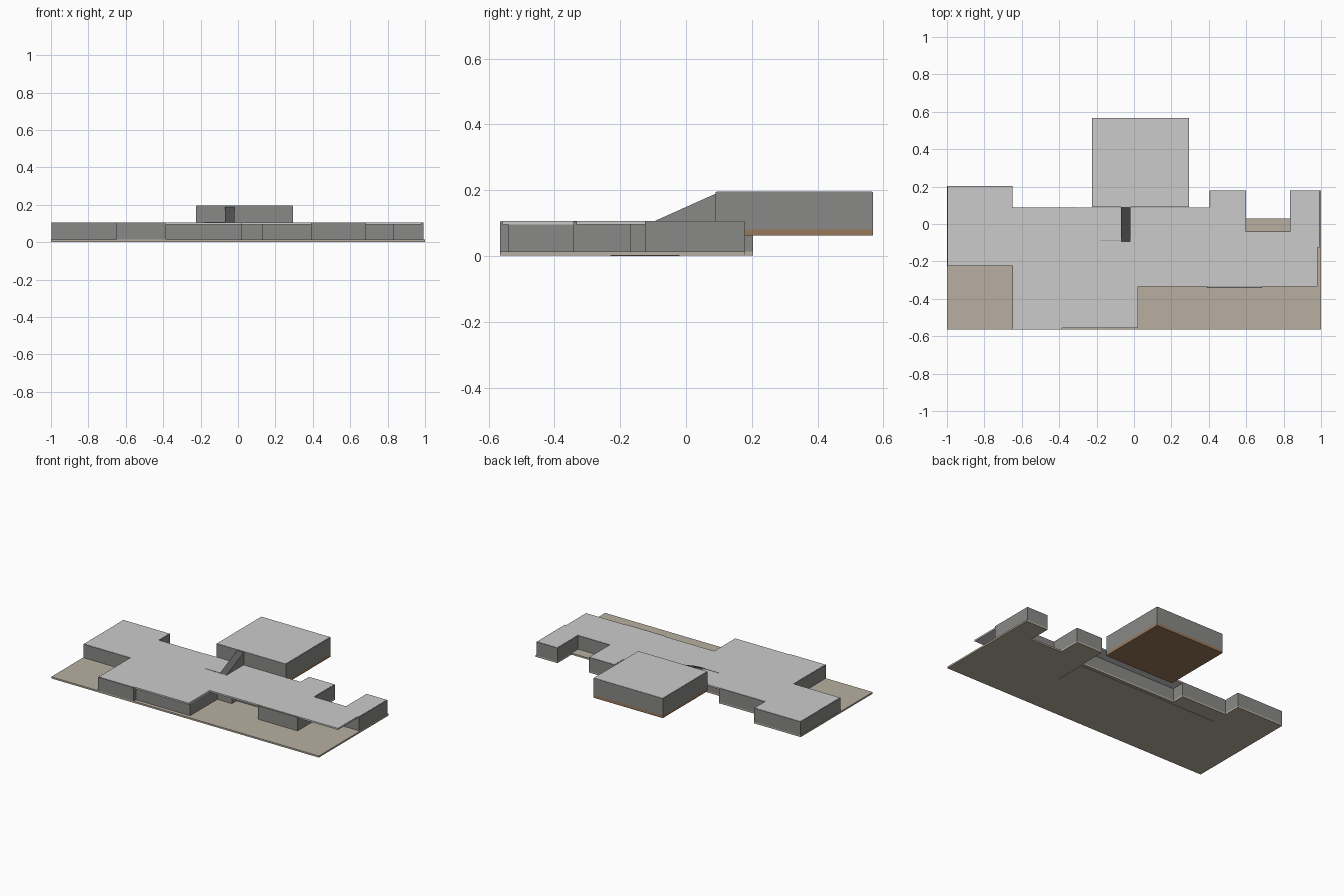
import bpy, bmesh


def mat(name, rgb):
    m = bpy.data.materials.new(name)
    m.diffuse_color = (*rgb, 1)
    return m


ROOF = mat("pale_roof", (0.60, 0.60, 0.60))
WALL = mat("grey_wall", (0.25, 0.25, 0.245))
SLAB = mat("tan_paving", (0.48, 0.43, 0.355))
WOOD = mat("brown_soffit", (0.32, 0.19, 0.105))
DARK = mat("dark_glazing", (0.10, 0.10, 0.10))


def prism(name, outline, z0, z1, material):
    """Extrude a plan outline from z0 up to z1."""
    bm = bmesh.new()
    face = bm.faces.new([bm.verts.new((x, y, z0)) for x, y in outline])
    ext = bmesh.ops.extrude_face_region(bm, geom=[face])
    for v in ext["geom"]:
        if isinstance(v, bmesh.types.BMVert):
            v.co.z = z1
    bmesh.ops.recalc_face_normals(bm, faces=bm.faces)
    me = bpy.data.meshes.new(name)
    bm.to_mesh(me)
    bm.free()
    me.materials.append(material)
    ob = bpy.data.objects.new(name, me)
    bpy.context.collection.objects.link(ob)
    return ob


def rect(x0, x1, y0, y1):
    return [(x0, y0), (x1, y0), (x1, y1), (x0, y1)]


# Ground slab, notched along the back
prism("ground_slab", [
    (-1, -.565), (1, -.565), (1, .18), (.835, .18), (.835, .03), (.6, .03),
    (.6, .18), (.405, .18), (.405, 0), (-.31, 0), (-.31, .088),
    (-.65, .088), (-.65, .203), (-1, .203)], 0.002, 0.013, SLAB)

# Lower storey walls, set back under the roof in places
prism("lower_walls", [
    (-.998, -.225), (-.65, -.225), (-.65, -.565), (-.385, -.565), (-.385, -.54),
    (.02, -.54), (.02, -.25), (.13, -.25), (.13, -.2), (.39, -.2),
    (.39, -.342), (.685, -.342), (.685, -.17), (.835, -.17), (.835, -.125),
    (.992, -.125), (.992, .18), (.835, .18), (.835, -.04), (.6, -.04),
    (.6, .18), (.405, .18), (.405, 0), (-.31, 0), (-.31, .088),
    (-.65, .088), (-.65, .203), (-.998, .203)], 0.012, 0.104, WALL)

# Flat lower roof, overhanging the recesses
prism("lower_roof", [
    (-.995, -.222), (-.647, -.222), (-.647, -.561), (-.385, -.561),
    (-.385, -.557), (.022, -.557), (.022, -.333), (.98, -.333), (.98, -.122),
    (.988, -.122), (.988, .177), (.838, .177), (.838, -.043), (.597, -.043),
    (.597, .177), (.409, .177), (.409, .088), (-.31, .088), (-.31, .085),
    (-.653, .085), (-.653, .2), (-.995, .2)], 0.095, 0.1055, ROOF)

# Raised rear volume: wooden soffit, walls and roof
prism("upper_soffit", rect(-.224, .294, .09, .568), 0.062, 0.080, WOOD)
prism("upper_walls", rect(-.224, .294, .09, .568), 0.080, 0.194, WALL)
prism("upper_roof", rect(-.222, .292, .092, .566), 0.193, 0.1955, ROOF)

# Sloping stair link from the lower roof up to the raised volume
link = prism("stair_link", rect(-.07, -.02, -.095, .092), 0.1, 0.19, WALL)
link.data.materials.append(DARK)
for v in link.data.vertices:
    if v.co.z > 0.15 and v.co.y < 0:
        v.co.z = 0.106
link.data.update()
for p in link.data.polygons:
    if p.normal.z > 0.3:
        p.material_index = 1

# Thin upstand beside the stair opening
prism("roof_upstand", rect(-.18, -.07, -.092, -.087), 0.1, 0.107, WALL)

# Thin footing under the slab
prism("footing", rect(-.65, .4, -.23, -.02), 0.0, 0.003, SLAB)
